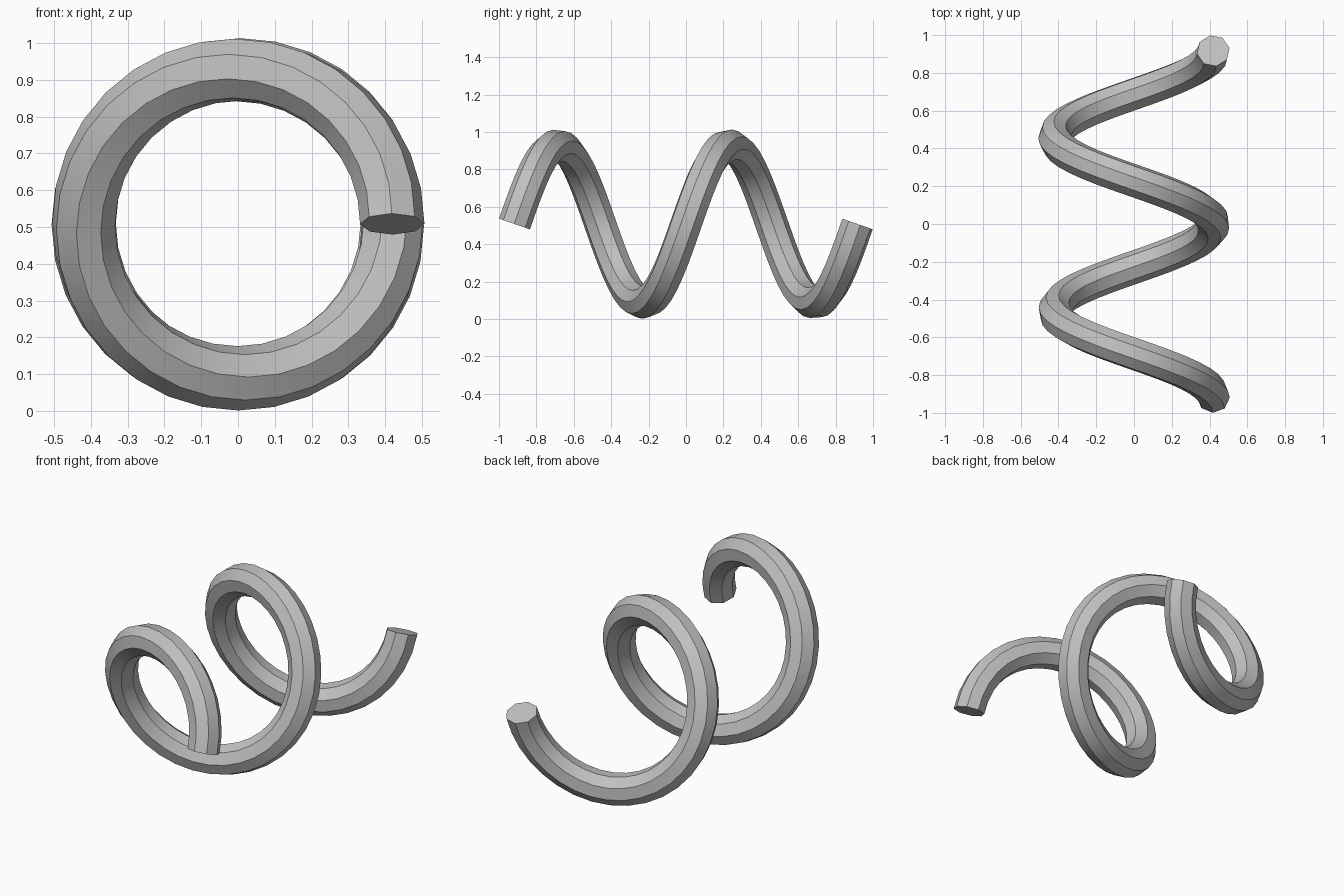
import bpy, bmesh, math
from mathutils import Vector

cube = bpy.data.objects.get("Cube")
if cube:
    bpy.data.objects.remove(cube, do_unlink=True)

# Coil dimensions
COIL_R, TUBE_R, HALF_LEN, CENTRE_Z = 0.4195, 0.0875, 0.917, 0.508
TURNS, STEPS, SIDES = 2, 32, 8
START_TWIST = math.radians(-1)
rise = 2 * HALF_LEN / (TURNS * 2 * math.pi)      # advance along y per radian
slope = math.atan2(rise, COIL_R)

grey = bpy.data.materials.new("plain grey")
grey.use_nodes = True
colour = (0.53, 0.53, 0.53, 1)
grey.diffuse_color = colour
grey.node_tree.nodes["Principled BSDF"].inputs["Base Color"].default_value = colour


def ring(bm, th):
    """Octagonal cross-section square to the helix, with minimum twist."""
    radial = Vector((math.cos(th), 0, math.sin(th)))
    along = Vector((-math.sin(th), 0, math.cos(th)))
    normal = along * math.sin(slope) - Vector((0, math.cos(slope), 0))
    centre = radial * COIL_R + Vector((0, rise * th - HALF_LEN, CENTRE_Z))
    verts = []
    for k in range(SIDES):
        phi = START_TWIST + math.sin(slope) * th + 2 * math.pi * k / SIDES
        verts.append(bm.verts.new(
            centre + TUBE_R * (normal * math.cos(phi) + radial * math.sin(phi))))
    return verts


# Sweep the section along the helix and cap both ends
bm = bmesh.new()
rings = [ring(bm, 2 * math.pi * i / STEPS) for i in range(TURNS * STEPS + 1)]
for a, b in zip(rings, rings[1:]):
    for k in range(SIDES):
        n = (k + 1) % SIDES
        bm.faces.new((a[k], a[n], b[n], b[k]))
bm.faces.new(rings[0])
bm.faces.new(rings[-1])
bmesh.ops.recalc_face_normals(bm, faces=bm.faces)

mesh = bpy.data.meshes.new("spiral_coil")
bm.to_mesh(mesh)
bm.free()
mesh.materials.append(grey)
coil = bpy.data.objects.new("spiral_coil", mesh)
bpy.context.collection.objects.link(coil)

# Smooth along the coil, sharp along the octagon's corners
bpy.ops.object.select_all(action='DESELECT')
coil.select_set(True)
bpy.context.view_layer.objects.active = coil
bpy.ops.object.shade_smooth_by_angle(angle=math.radians(30))
